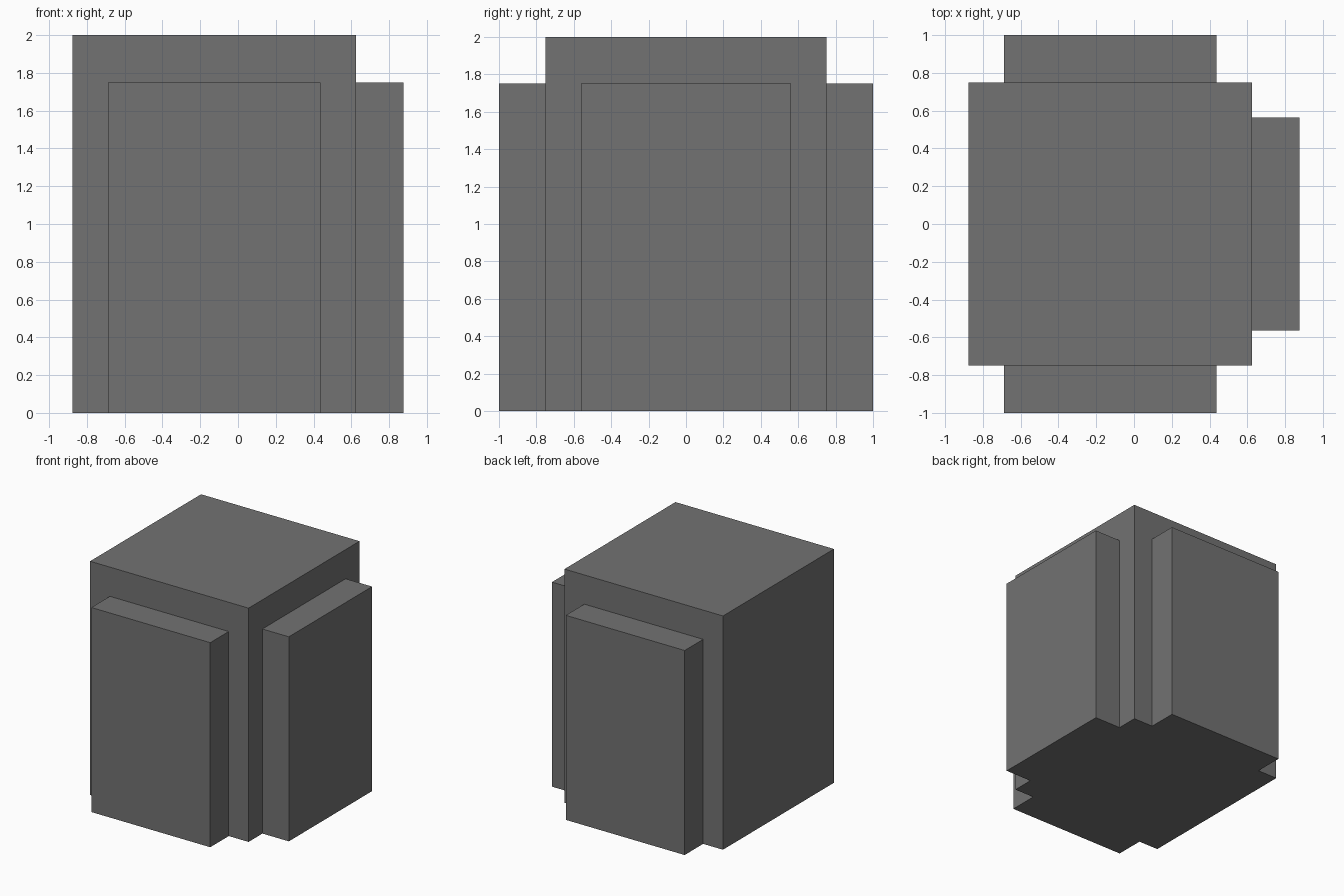
import bpy

if "Cube" in bpy.data.objects:
    bpy.data.objects.remove(bpy.data.objects["Cube"])

# Single flat grey
grey = bpy.data.materials.new("mid_grey")
grey.diffuse_color = (0.17, 0.17, 0.17, 1.0)
grey.use_nodes = True
grey.node_tree.nodes["Principled BSDF"].inputs["Base Color"].default_value = grey.diffuse_color


def box(name, lo, hi):
    """Axis-aligned box between two corners."""
    centre = [(a + b) / 2 for a, b in zip(lo, hi)]
    size = [b - a for a, b in zip(lo, hi)]
    bpy.ops.mesh.primitive_cube_add(size=1, location=centre)
    ob = bpy.context.object
    ob.name = name
    for v in ob.data.vertices:
        v.co = [c * s for c, s in zip(v.co, size)]
    ob.data.materials.append(grey)
    return ob


XC = -0.125      # centre of the main block
HALF = 0.75      # half width of the main block
PANEL = 0.5625   # half width of a side panel
THICK = 0.25     # panel thickness
PANEL_H = 1.75

# Main block
box("main_block", (XC - HALF, -HALF, 0), (XC + HALF, HALF, 2))

# Front and back panels
for name, y in (("front_panel", -HALF - THICK), ("back_panel", HALF)):
    box(name, (XC - PANEL, y, 0), (XC + PANEL, y + THICK, PANEL_H))

# Right panel (the left side stays plain)
box("right_panel", (XC + HALF, -PANEL, 0), (XC + HALF + THICK, PANEL, PANEL_H))
